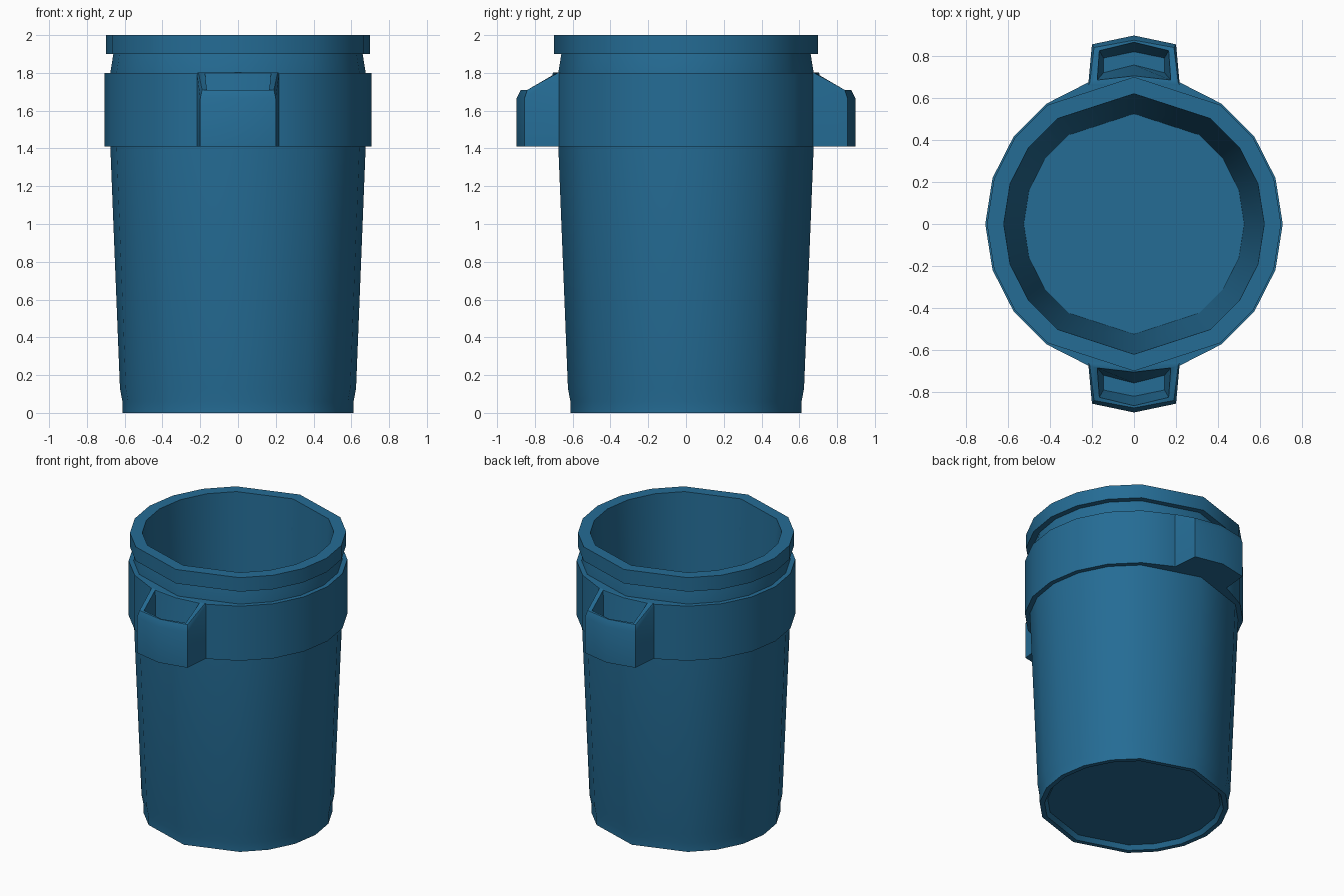
import bpy, bmesh, math

if "Cube" in bpy.data.objects:
    bpy.data.objects.remove(bpy.data.objects["Cube"])

blue = bpy.data.materials.new("bin_blue")
blue.diffuse_color = (0.018, 0.15, 0.30, 1)
blue.use_nodes = True
blue.node_tree.nodes["Principled BSDF"].inputs["Base Color"].default_value = blue.diffuse_color

# Twenty-sided circle with some corners left out near the handles
BODY_ANGLES = [a for a in range(0, 360, 18) if a not in (72, 108, 252, 288)]
BAND_ANGLES = [a for a in range(0, 360, 18) if a not in (90, 270)]


def ring(r, z, angles):
    return [(r * math.cos(math.radians(a)), r * math.sin(math.radians(a)), z) for a in angles]


def loft(name, rings, closed=False):
    """Skin a list of equal-length rings; cap the ends or join last to first."""
    bm = bmesh.new()
    loops = [[bm.verts.new(p) for p in r] for r in rings]
    pairs = list(zip(loops, loops[1:]))
    if closed:
        pairs.append((loops[-1], loops[0]))
    n = len(loops[0])
    for a, b in pairs:
        for i in range(n):
            j = (i + 1) % n
            bm.faces.new((a[i], a[j], b[j], b[i]))
    if not closed:
        bm.faces.new(loops[0])
        bm.faces.new(loops[-1])
    bmesh.ops.recalc_face_normals(bm, faces=bm.faces)
    me = bpy.data.meshes.new(name)
    bm.to_mesh(me)
    bm.free()
    me.materials.append(blue)
    ob = bpy.data.objects.new(name, me)
    bpy.context.collection.objects.link(ob)
    bpy.ops.object.select_all(action='DESELECT')
    ob.select_set(True)
    bpy.context.view_layer.objects.active = ob
    bpy.ops.object.shade_smooth_by_angle(angle=math.radians(40))
    return ob


# Bin body: recessed base, tapered wall, neck, rim, inner wall and floor
profile = [(0.56, 0.03), (0.58, 0), (0.612, 0), (0.612, 0.06), (0.625, 0.13),
           (0.676, 1.41), (0.676, 1.8), (0.66, 1.9), (0.70, 1.9), (0.70, 2.0),
           (0.62, 2.0), (0.525, 0.06)]
loft("bin_body", [ring(r, z, BODY_ANGLES) for r, z in profile])

# Raised band around the upper body
loft("band", [ring(r, z, BAND_ANGLES) for r, z in
              [(0.64, 1.41), (0.708, 1.41), (0.708, 1.8), (0.64, 1.8)]], closed=True)


# Handles: hollow scoops on the front and back
def hoop(xo, yo, yo_mid, zo, xi, yi, yi_mid, zi, s):
    pts = [(-xo, yo, zo), (0, yo_mid, zo), (xo, yo, zo),
           (xi, yi, zi), (0, yi_mid, zi), (-xi, yi, zi)]
    return [(x * s, y * s, z) for x, y, z in pts]


for name, s in (("front_handle", -1), ("back_handle", 1)):
    loft(name, [
        hoop(0.20, 0.855, 0.897, 1.41, 0.218, 0.66, 0.66, 1.41, s),
        hoop(0.20, 0.855, 0.897, 1.665, 0.218, 0.66, 0.66, 1.80, s),
        hoop(0.19, 0.84, 0.875, 1.71, 0.21, 0.675, 0.70, 1.802, s),
        hoop(0.165, 0.825, 0.865, 1.71, 0.175, 0.685, 0.705, 1.80, s),
        hoop(0.145, 0.79, 0.82, 1.50, 0.145, 0.72, 0.757, 1.50, s),
    ])
